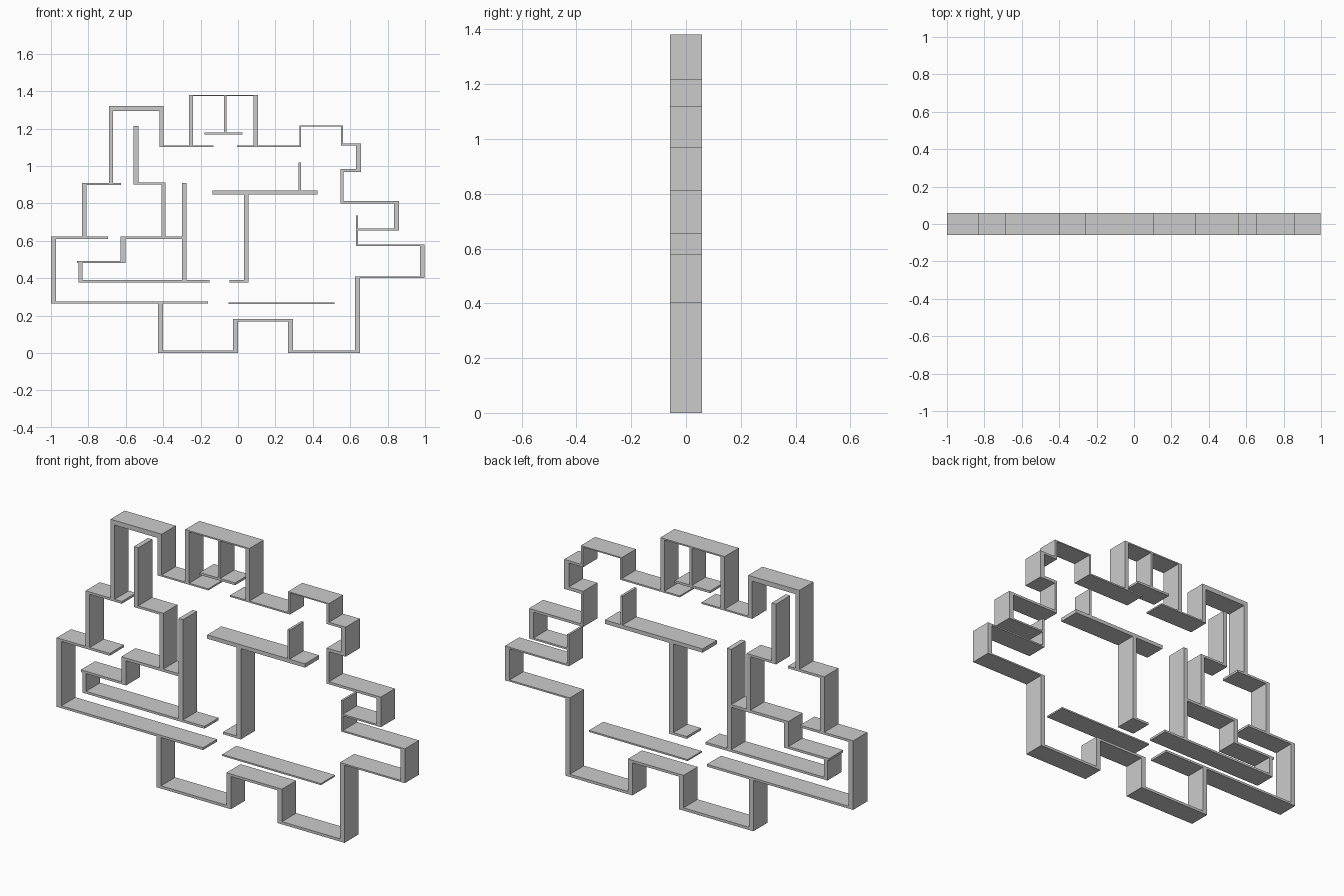
import bpy, bmesh
from mathutils import Vector

if "Cube" in bpy.data.objects:
    bpy.data.objects.remove(bpy.data.objects["Cube"])

DEPTH = 0.116


def wall(name, start, axis, steps):
    """Right-angled mitred wall in the XZ plane, extruded along y.
    axis: 0 if the first leg runs along x, 1 if along z.
    steps: (target coordinate, thickness); legs alternate direction."""
    pts, offs = [Vector(start)], []
    for target, t in steps:
        p = pts[-1].copy()
        d = Vector((0, 0))
        d[axis] = 1 if target > p[axis] else -1
        p[axis] = target
        pts.append(p)
        offs.append(Vector((-d.y, d.x)) * t / 2)
        axis = 1 - axis

    bm = bmesh.new()
    rows = []
    for i, p in enumerate(pts):
        # at a corner the offsets of both legs add up to the mitre
        o = Vector((0, 0))
        if i > 0:
            o += offs[i - 1]
        if i < len(offs):
            o += offs[i]
        rows.append([bm.verts.new((q.x, y, q.y)) for q, y in (
            (p + o, -DEPTH / 2), (p - o, -DEPTH / 2),
            (p - o, DEPTH / 2), (p + o, DEPTH / 2))])
    for a, b in zip(rows, rows[1:]):
        for k in range(4):
            n = (k + 1) % 4
            bm.faces.new((a[k], a[n], b[n], b[k]))
    bm.faces.new(rows[0])
    bm.faces.new(rows[-1][::-1])
    bmesh.ops.recalc_face_normals(bm, faces=bm.faces)
    mesh = bpy.data.meshes.new(name)
    bm.to_mesh(mesh)
    bm.free()
    bpy.context.collection.objects.link(bpy.data.objects.new(name, mesh))


# Outer walls, left side going up
wall("outer_wall_left", (-.16, .270), 0,
     [(-.986, .012), (.616, .027), (-.695, .012)])
wall("outer_wall_left_upper", (-.626, .904), 0, [(-.822, .012), (.622, .024)])
wall("outer_wall_top_left", (-.679, .91), 1,
     [(1.307, .023), (-.409, .025), (1.104, .023), (-.13, .008)])

# Top closet with its hanging T partition
wall("top_closet", (-.251, 1.106), 1,
     [(1.377, .023), (.095, .007), (1.106, .023)])
wall("top_closet_divider", (-.068, 1.374), 1, [(1.18, .012)])
wall("top_closet_shelf_wall", (-.179, 1.174), 0, [(.024, .012)])

# Outer walls, right side going down and along the bottom
wall("outer_wall_right_upper", (-.005, 1.104), 0,
     [(.333, .008), (1.214, .010), (.556, .006), (1.114, .013), (.645, .012),
      (.975, .026), (.556, .016), (.805, .014), (.847, .013), (.66, .026),
      (.642, .009)])
wall("outer_wall_right_lower", (.637, .735), 1,
     [(.576, .011), (.985, .008), (.406, .026), (.639, .008), (.007, .026),
      (.28, .014), (.176, .026), (-.013, .013), (.007, .026), (-.414, .014),
      (.264, .026)])

# Inner partitions
wall("partition_lower", (-.05, .267), 0, [(.516, .008)])
wall("partition_left_upper", (-.545, 1.213), 1,
     [(.906, .025), (-.399, .012), (.623, .022)])
wall("partition_left_step", (-.30, .616), 0,
     [(-.615, .014), (.487, .027), (-.861, .012)])
wall("partition_left_lower", (-.842, .481), 1, [(.383, .021), (-.152, .012)])
wall("partition_left_tall", (-.288, .909), 1, [(.389, .025)])
wall("partition_centre_post", (-.045, .383), 0, [(.044, .012), (.848, .025)])
wall("partition_centre_beam", (-.136, .858), 0, [(.425, .020)])
wall("partition_centre_stub", (.33, 1.018), 1, [(.868, .013)])
